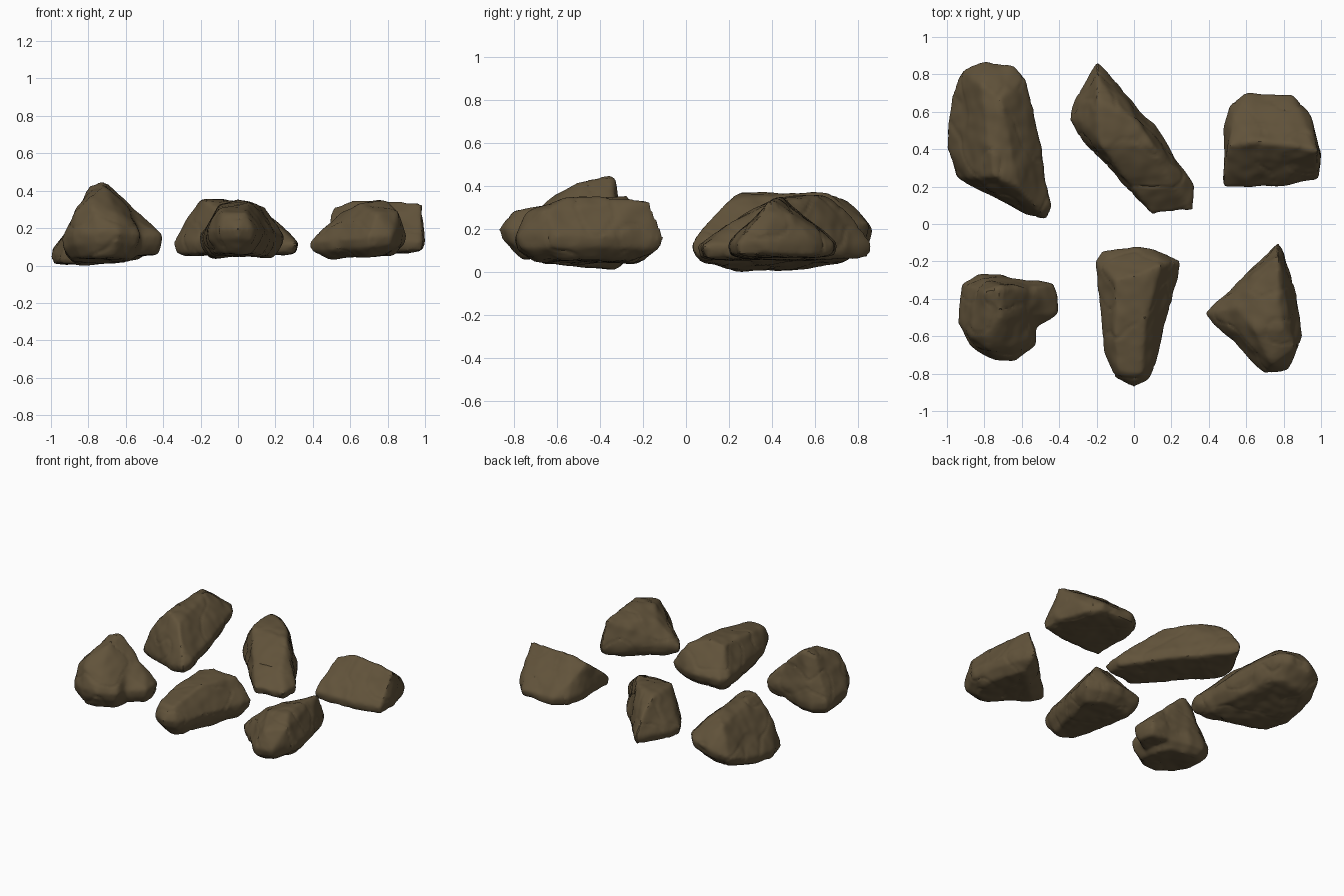
import bpy
import bmesh
from mathutils import Vector, noise

default = bpy.data.objects.get("Cube")
if default:
    bpy.data.objects.remove(default, do_unlink=True)

# One earthy brown for every rock
brown = bpy.data.materials.new("earth_brown")
brown.use_nodes = True
colour = (0.12, 0.086, 0.043, 1)
brown.diffuse_color = colour
shader = brown.node_tree.nodes["Principled BSDF"]
shader.inputs["Base Color"].default_value = colour
shader.inputs["Roughness"].default_value = 0.9


def add_hull(bm, outline, rim, base, spread, crest, lean=(0, 0)):
    """Convex boulder: widest at the leaning rim, tucked in below, peaked by crest points."""
    centre = sum((Vector(p) for p in outline), Vector((0, 0))) / len(outline)
    points = [Vector(p) for p in crest]
    for p in outline:
        flat = Vector(p)
        tilt = (flat - centre).dot(Vector(lean))
        tucked = flat.lerp(centre, 0.04)
        foot = centre.lerp(flat, spread)
        points.append(Vector((*flat, rim + tilt)))
        points.append(Vector((*tucked, max(0.01, rim + tilt - 0.05))))
        points.append(Vector((*foot, max(0.005, base + tilt / 2))))
    verts = [bm.verts.new(p) for p in points]
    result = bmesh.ops.convex_hull(bm, input=verts)
    unused = {v for v in result["geom_interior"] + result["geom_unused"]
              if isinstance(v, bmesh.types.BMVert)}
    bmesh.ops.delete(bm, geom=list(unused), context="VERTS")


def make_rock(name, *hulls):
    # Rough block from one or more hulls
    bm = bmesh.new()
    for hull in hulls:
        add_hull(bm, *hull)
    mesh = bpy.data.meshes.new(name)
    bm.to_mesh(mesh)
    bm.free()
    rock = bpy.data.objects.new(name, mesh)
    bpy.context.collection.objects.link(rock)

    # Fuse the hulls and soften their edges
    remesh = rock.modifiers.new("fuse", "REMESH")
    remesh.mode = "VOXEL"
    remesh.voxel_size = 0.014
    soften = rock.modifiers.new("soften", "SMOOTH")
    soften.factor = 0.5
    soften.iterations = 4
    graph = bpy.context.evaluated_depsgraph_get()
    worn = bpy.data.meshes.new_from_object(rock.evaluated_get(graph))
    rock.modifiers.clear()
    rock.data = worn
    worn.name = name

    # Weathered lumps and shallow creases
    normals = [v.normal.copy() for v in worn.vertices]
    for v, normal in zip(worn.vertices, normals):
        lump = noise.noise(v.co * 6) * 0.01 + noise.noise(v.co * 15) * 0.005
        crease = min(0, abs(noise.noise(v.co * 5 + Vector((3, 1, 2)))) - 0.05)
        v.co += normal * (0.003 + lump + crease * 0.1)

    worn.materials.clear()
    worn.materials.append(brown)
    for other in bpy.context.selected_objects:
        other.select_set(False)
    rock.select_set(True)
    bpy.context.view_layer.objects.active = rock
    bpy.ops.object.shade_smooth_by_angle(angle=0.6)
    return rock


# Each hull: outline, rim height, base height, base spread, crest points, lean
make_rock(
    "front_right_rock",
    ([(-.92, -.32), (-.83, -.27), (-.72, -.27), (-.58, -.31), (-.52, -.5),
      (-.53, -.65), (-.64, -.74), (-.75, -.73), (-.88, -.65), (-.94, -.53)],
     .14, .03, .75,
     [(-.79, -.36, .42), (-.72, -.34, .45), (-.71, -.5, .41), (-.79, -.57, .37),
      (-.84, -.45, .34), (-.87, -.6, .28), (-.78, -.67, .31), (-.65, -.66, .27),
      (-.58, -.5, .3), (-.57, -.34, .32)],
     (0, -.15)),
    ([(-.7, -.28), (-.58, -.31), (-.43, -.32), (-.41, -.38), (-.41, -.48),
      (-.5, -.54), (-.65, -.6)],
     .16, .06, .75,
     [(-.6, -.36, .34), (-.48, -.39, .24), (-.6, -.5, .29)]))

make_rock(
    "front_middle_rock",
    ([(-.2, -.2), (-.19, -.35), (-.16, -.68), (-.1, -.82), (0, -.87), (.08, -.83),
      (.13, -.68), (.2, -.4), (.25, -.2), (.1, -.13), (0, -.12), (-.17, -.15)],
     .17, .055, .75,
     [(-.08, -.79, .28), (.04, -.8, .28), (-.1, -.3, .33), (0, -.28, .35),
      (.14, -.22, .31), (.06, -.52, .335), (-.1, -.58, .31)],
     (0, -.06)))

make_rock(
    "front_left_rock",
    ([(.38, -.48), (.62, -.25), (.77, -.11), (.8, -.16), (.87, -.38),
      (.9, -.6), (.82, -.78), (.7, -.8), (.6, -.7), (.5, -.58)],
     .15, .05, .68,
     [(.77, -.17, .33), (.55, -.45, .28), (.65, -.57, .33), (.77, -.4, .35),
      (.79, -.55, .345), (.86, -.66, .29), (.74, -.75, .27), (.56, -.59, .23)],
     (.08, 0)))

make_rock(
    "back_right_rock",
    ([(-1, .4), (-.97, .7), (-.92, .82), (-.8, .87), (-.65, .85), (-.58, .77),
      (-.5, .42), (-.45, .1), (-.47, .03), (-.6, .06), (-.95, .25)],
     .14, .04, .7,
     [(-.82, .75, .33), (-.71, .66, .37), (-.75, .26, .37), (-.84, .25, .27),
      (-.62, .2, .34), (-.55, .12, .26)],
     (.26, .18)))

make_rock(
    "back_middle_rock",
    ([(-.34, .56), (-.33, .63), (-.2, .87), (-.12, .77), (0, .64), (.13, .5),
      (.25, .3), (.32, .2), (.31, .08), (.1, .05), (-.1, .28), (-.27, .45)],
     .12, .06, .82,
     [(-.19, .78, .26), (-.2, .66, .35), (-.18, .42, .35), (-.27, .54, .26),
      (-.07, .33, .3), (-.06, .6, .345), (.03, .53, .33), (.1, .42, .33),
      (.19, .24, .24), (.11, .15, .19)]))

make_rock(
    "back_left_rock",
    ([(.48, .2), (.48, .5), (.51, .63), (.6, .7), (.85, .69),
      (.93, .6), (1, .38), (.99, .24), (.75, .2)],
     .13, .07, .8,
     [(.51, .42, .31), (.65, .44, .35), (.85, .43, .34), (.98, .39, .33),
      (.53, .57, .23)]))
